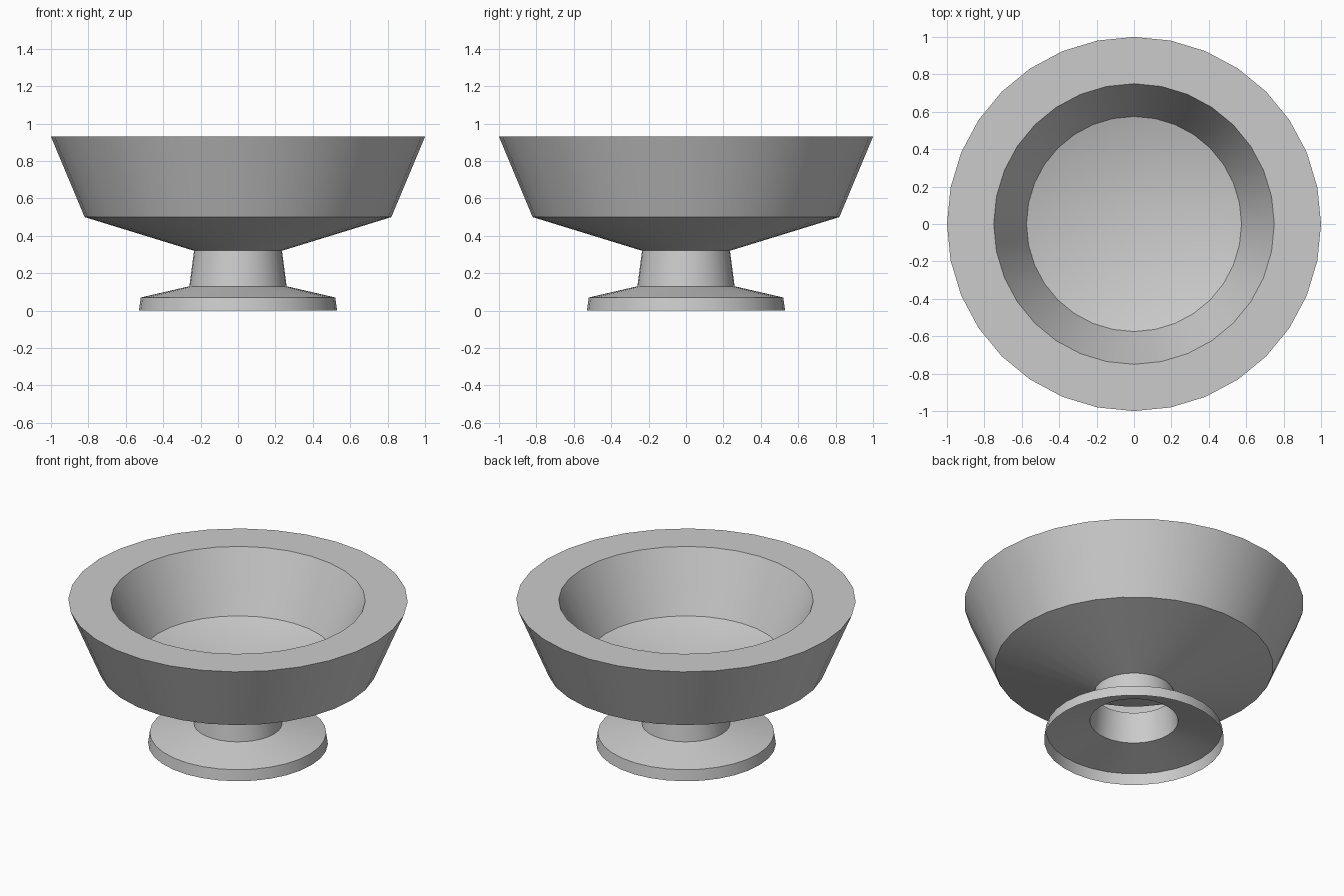
import bpy
import bmesh
import math

SEGMENTS = 32

cube = bpy.data.objects.get("Cube")
if cube:
    bpy.data.objects.remove(cube, do_unlink=True)

clay = bpy.data.materials.new("grey_clay")
clay.use_nodes = True
grey = (0.6, 0.6, 0.6, 1)
clay.diffuse_color = grey
clay.node_tree.nodes["Principled BSDF"].inputs["Base Color"].default_value = grey


def lathe(name, profile):
    """Spin a radius/height profile around z."""
    bm = bmesh.new()
    verts = [bm.verts.new((0, r, z)) for r, z in profile]
    edges = [bm.edges.new(pair) for pair in zip(verts, verts[1:])]
    bmesh.ops.spin(bm, geom=verts + edges, cent=(0, 0, 0), axis=(0, 0, 1),
                   angle=2 * math.pi, steps=SEGMENTS, use_duplicate=False)
    bmesh.ops.remove_doubles(bm, verts=bm.verts, dist=0.0005)
    bmesh.ops.recalc_face_normals(bm, faces=bm.faces)
    # A thin open shell: make the underside of the rim face outward
    if max(bm.faces, key=lambda f: f.calc_center_median().length).normal.z < -0.5:
        bmesh.ops.reverse_faces(bm, faces=bm.faces)
    mesh = bpy.data.meshes.new(name)
    bm.to_mesh(mesh)
    bm.free()
    mesh.materials.append(clay)
    obj = bpy.data.objects.new(name, mesh)
    bpy.context.collection.objects.link(obj)
    bpy.ops.object.select_all(action='DESELECT')
    obj.select_set(True)
    bpy.context.view_layer.objects.active = obj
    bpy.ops.object.shade_smooth_by_angle(angle=math.radians(30))
    return obj


# Hollow foot, stem, bowl wall, flat rim, inner wall and dished floor
lathe("pedestal_bowl", [
    (0.53, 0), (0.52, 0.07), (0.26, 0.13), (0.235, 0.32),
    (0.82, 0.5), (1, 0.93), (0.75, 0.93), (0.575, 0.56), (0, 0.38),
])
